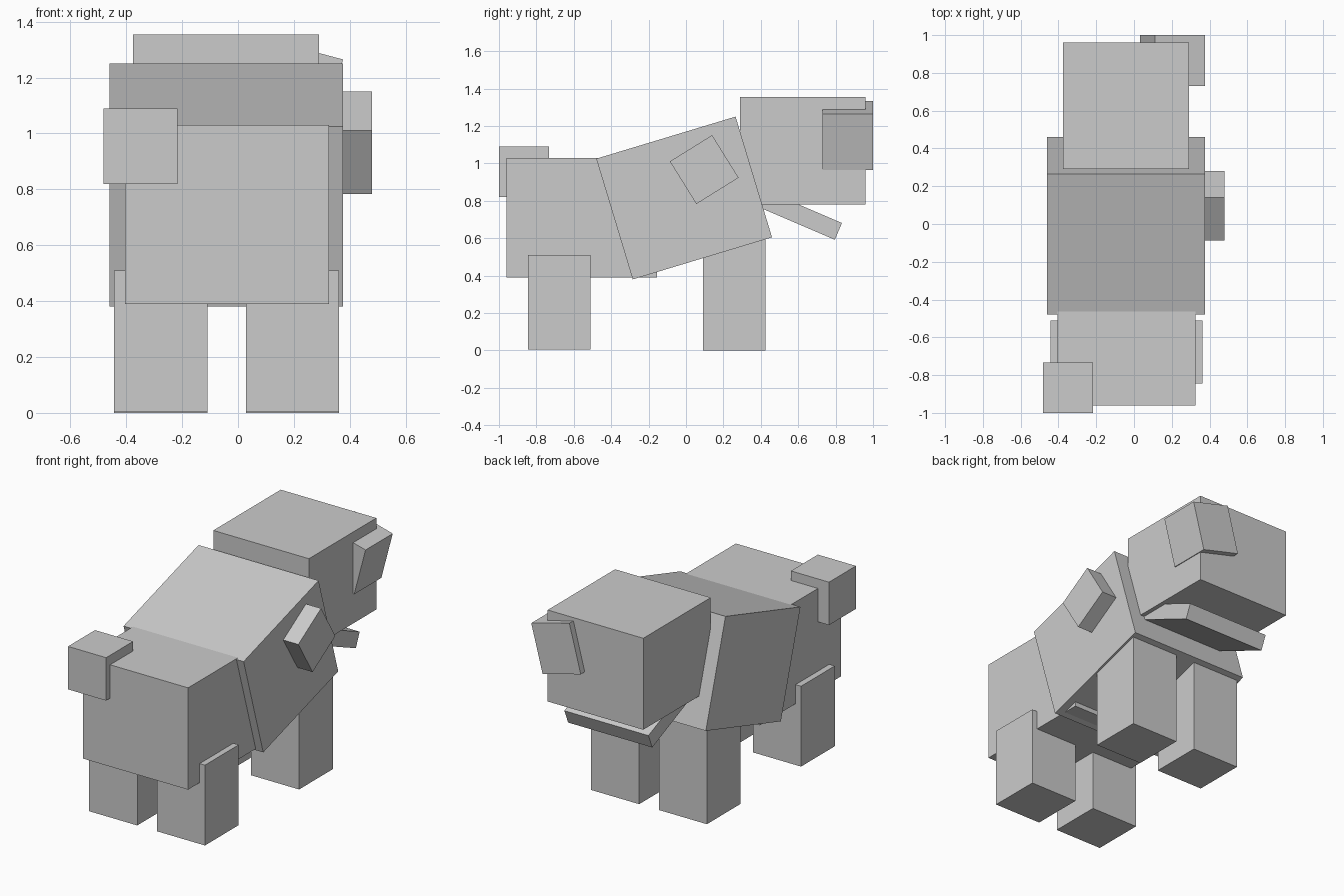
import bpy
import math

if "Cube" in bpy.data.objects:
    bpy.data.objects.remove(bpy.data.objects["Cube"])

grey = bpy.data.materials.new("light_grey")
grey.diffuse_color = (0.6, 0.6, 0.6, 1)
grey.use_nodes = True
grey.node_tree.nodes["Principled BSDF"].inputs["Base Color"].default_value = grey.diffuse_color


def block(name, centre, size, rot=(0, 0, 0)):
    """Box with given centre, size and rotation in degrees."""
    bpy.ops.mesh.primitive_cube_add(size=1, location=centre,
                                    rotation=[math.radians(a) for a in rot])
    ob = bpy.context.object
    ob.name = name
    ob.scale = size
    bpy.ops.object.transform_apply(location=False, rotation=False, scale=True)
    ob.data.materials.append(grey)
    return ob


def span(name, x, y, z):
    """Upright box from its extents along each axis."""
    return block(name, [sum(r) / 2 for r in (x, y, z)],
                 [r[1] - r[0] for r in (x, y, z)])


# Body: straight hindquarters and a chest tilted upward
span("hindquarters", (-0.405, 0.325), (-0.96, -0.155), (0.39, 1.03))
block("chest", (-0.0425, -0.01, 0.815), (0.835, 0.778, 0.674), (16.8, 0, 0))

# Head with a hanging jaw and a leaning ear
span("head", (-0.375, 0.29), (0.29, 0.96), (0.78, 1.355))
block("jaw", (-0.03, 0.585, 0.735), (0.585, 0.50, 0.097), (-23.2, 0, 0))
block("ear", (0.204, 0.865, 1.15), (0.274, 0.27, 0.31), (0, 14.8, 0))

# Small cubes: tail stub and shoulder lump
span("tail", (-0.482, -0.217), (-1.0, -0.732), (0.82, 1.09))
block("shoulder_lump", (0.345, 0.0975, 0.967), (0.27, 0.266, 0.268), (31.9, 0, 0))

# Legs
for side, x in (("left", (-0.443, -0.109)), ("right", (0.028, 0.362))):
    span("hind_leg_" + side, x, (-0.845, -0.51), (0.005, 0.51))
    span("front_leg_" + side, x, (0.09, 0.425), (0, 0.66))
